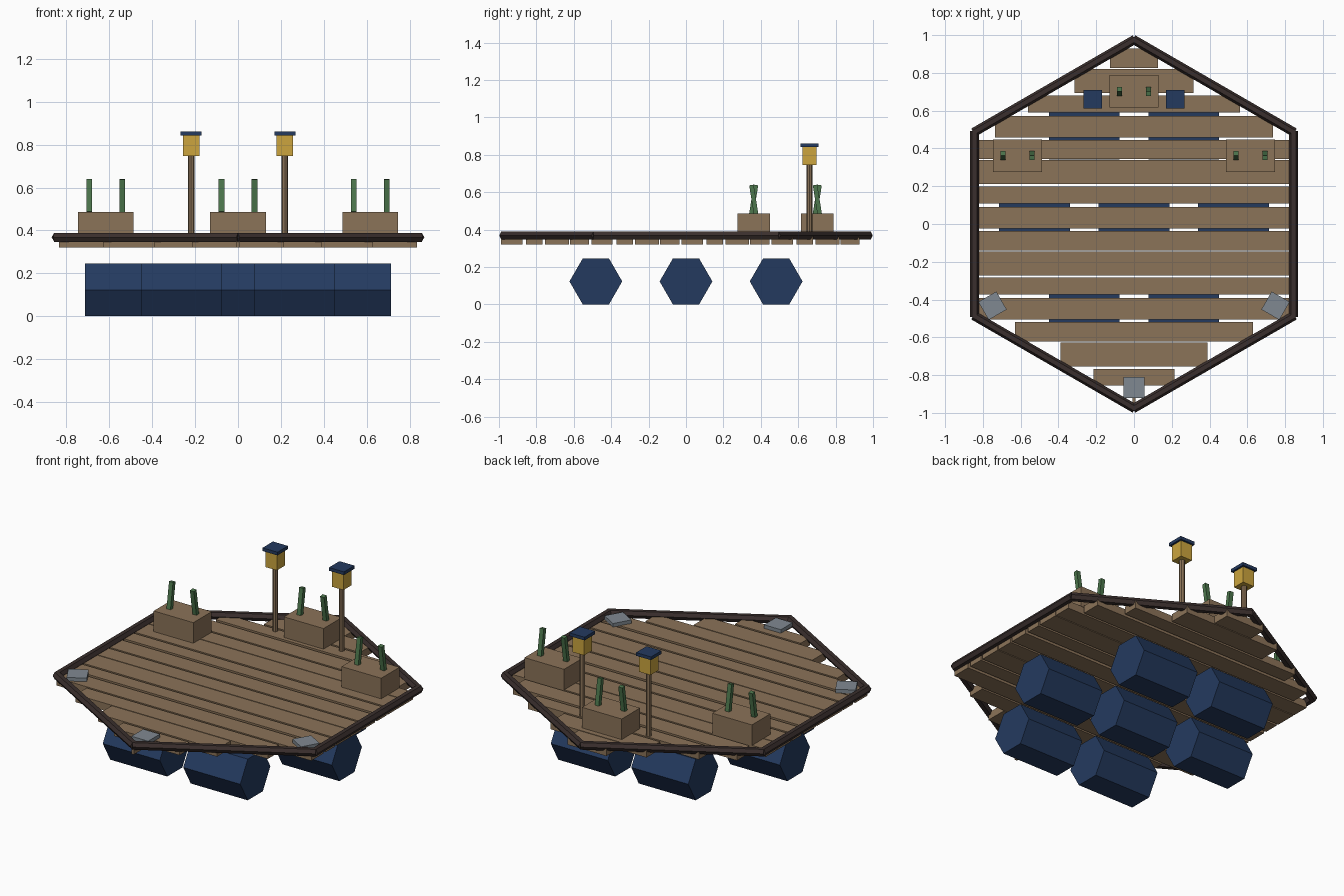
import bpy, bmesh, math
from mathutils import Vector, Matrix

if "Cube" in bpy.data.objects:
    bpy.data.objects.remove(bpy.data.objects["Cube"])


def material(name, r, g, b):
    lin = [(c / 255 / 12.92) if c < 10 else ((c / 255 + 0.055) / 1.055) ** 2.4 for c in (r, g, b)]
    m = bpy.data.materials.new(name)
    m.diffuse_color = (*lin, 1)
    m.use_nodes = True
    m.node_tree.nodes["Principled BSDF"].inputs["Base Color"].default_value = m.diffuse_color
    return m


WOOD = material("weathered_wood", 139, 115, 88)
BLUE = material("float_blue", 36, 58, 95)
DARK = material("dark_rim", 58, 47, 45)
GOLD = material("lantern_gold", 204, 165, 62)
GREEN = material("leaf_green", 76, 118, 76)
GREY = material("plate_grey", 128, 137, 145)


def finish(name, bm, mat):
    bmesh.ops.recalc_face_normals(bm, faces=bm.faces)
    me = bpy.data.meshes.new(name)
    bm.to_mesh(me)
    bm.free()
    me.materials.append(mat)
    ob = bpy.data.objects.new(name, me)
    bpy.context.collection.objects.link(ob)
    return ob


def box(name, centre, size, mat, rot=(0, 0, 0)):
    bm = bmesh.new()
    bmesh.ops.create_cube(bm, size=1, matrix=Matrix.Diagonal((*size, 1)))
    ob = finish(name, bm, mat)
    ob.location = centre
    ob.rotation_euler = rot
    return ob


def prism(name, a, b, radius, sides, mat, u):
    """Regular prism from a to b with its first corner pointing along u."""
    a, b, u = Vector(a), Vector(b), Vector(u).normalized()
    v = (b - a).normalized().cross(u)
    bm = bmesh.new()
    rings = []
    for p in (a, b):
        rings.append([bm.verts.new(p + radius * (math.cos(t) * u + math.sin(t) * v))
                      for t in (2 * math.pi * i / sides for i in range(sides))])
    for i in range(sides):
        j = (i + 1) % sides
        bm.faces.new((rings[0][i], rings[0][j], rings[1][j], rings[1][i]))
    bm.faces.new(rings[0])
    bm.faces.new(rings[1])
    return finish(name, bm, mat)


# Deck planks: repeating widths, lengths follow the hexagon
DECK_TOP, DECK_BOTTOM = 0.365, 0.32
half_lengths = [0.008, 0.215, 0.39, 0.63] + [0.835] * 8 + [0.735, 0.56, 0.315, 0.127]
widths = [0.114, 0.088, 0.127, 0.103]
for i, half in enumerate(half_lengths):
    box(f"deck_plank_{i + 1}", (0, -0.931 + 0.1205 * i, (DECK_TOP + DECK_BOTTOM) / 2),
        (2 * half, widths[i % 4], DECK_TOP - DECK_BOTTOM), WOOD)

# Hexagonal rim of six-sided beams
R, RIM_Z = 0.975, 0.368
corners = [Vector((R * math.cos(t), R * math.sin(t), RIM_Z))
           for t in (math.radians(30 + 60 * k) for k in range(6))]
for k in range(6):
    a, b = corners[k], corners[(k + 1) % 6]
    d = (b - a).normalized() * 0.006
    prism(f"rim_beam_{k + 1}", a - d, b + d, 0.024, 6, DARK, (a + b) * Vector((1, 1, 0)).x
          - Vector((0, 0, 2 * RIM_Z)))

# Floats in a 2-3-2 honeycomb
rows = [(-0.482, (-0.264, 0.264)), (0, (-0.527, 0, 0.527)), (0.482, (-0.264, 0.264))]
for y, xs in rows:
    for x in xs:
        prism("float", (x - 0.187, y, 0.123), (x + 0.187, y, 0.123), 0.141, 6, BLUE, (0, 1, 0))

# Planters with two crossed stems each
for x, y in [(-0.616, 0.362), (0, 0.702), (0.616, 0.362)]:
    box("planter", (x, y, 0.425), (0.26, 0.172, 0.124), WOOD)
    for s in (-1, 1):
        box("plant_stem", (x + s * 0.077, y, 0.562), (0.026, 0.024, 0.155), GREEN,
            (s * math.radians(9), 0, 0))

# Lantern posts
for x in (-0.218, 0.218):
    y = 0.66
    prism("lantern_post", (x, y, 0.35), (x, y, 0.75), 0.016, 8, WOOD, (1, 0, 0))
    box("lantern", (x, y, 0.795), (0.076, 0.076, 0.097), GOLD)
    box("lantern_cap", (x, y, 0.852), (0.098, 0.098, 0.019), BLUE)

# Mooring plates on the three front corners
for deg in (210, 270, 330):
    t = math.radians(deg)
    box("corner_plate", (0.865 * math.cos(t), 0.865 * math.sin(t), 0.375), (0.11, 0.11, 0.022),
        GREY, (0, 0, t))
